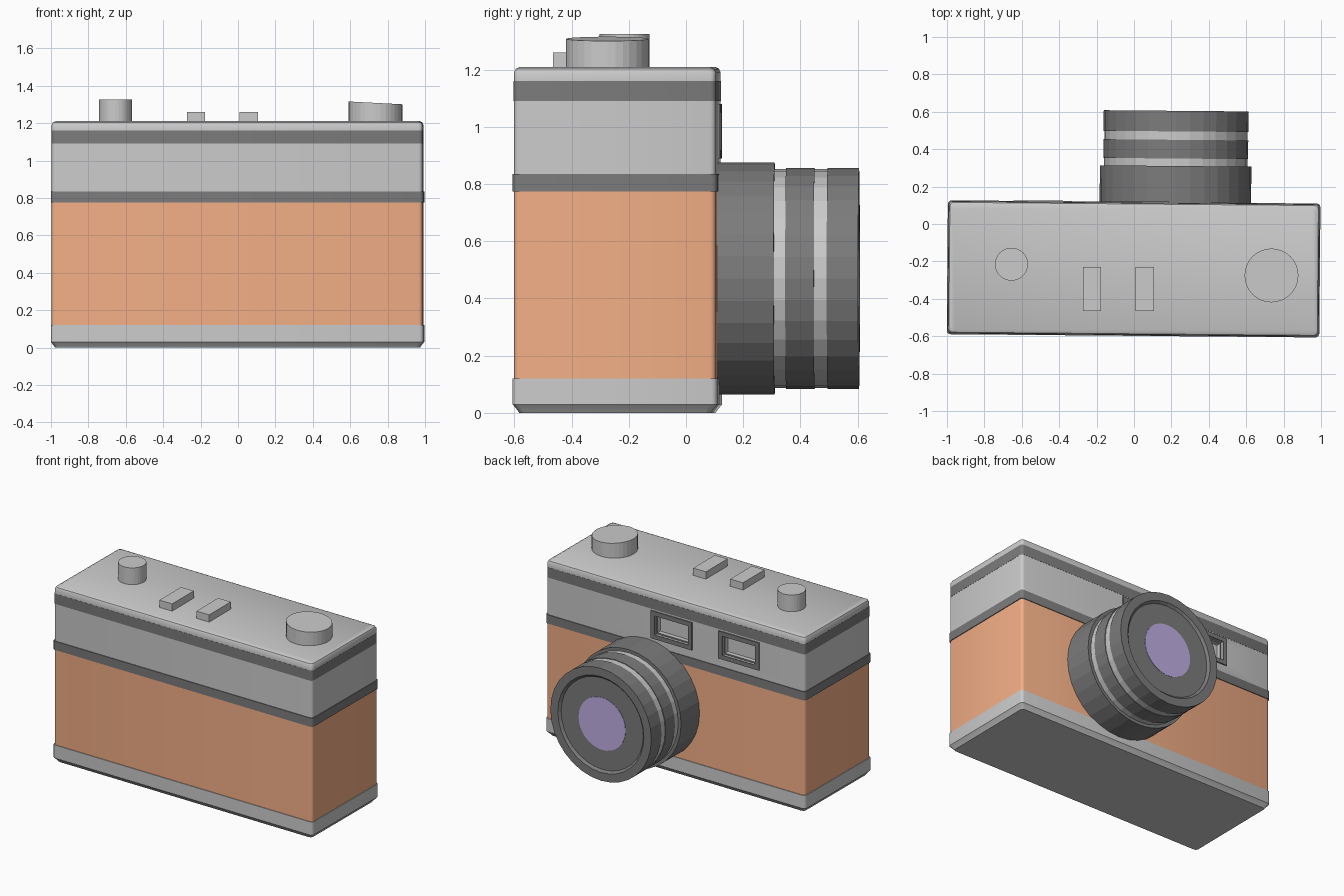
import bpy, bmesh, math
from mathutils import Matrix, Vector

if "Cube" in bpy.data.objects:
    bpy.data.objects.remove(bpy.data.objects["Cube"])

def material(name, rgb):
    m = bpy.data.materials.new(name)
    m.diffuse_color = (*rgb, 1)
    m.use_nodes = True
    m.node_tree.nodes["Principled BSDF"].inputs["Base Color"].default_value = m.diffuse_color
    return m

ORANGE = material("orange_leather", (0.9, 0.43, 0.24))
DARK = material("dark_trim", (0.2, 0.2, 0.2))
PURPLE = material("purple_glass", (0.53, 0.42, 0.78))
GREY = material("grey_metal", (0.7, 0.7, 0.7))
TURN = Matrix.Rotation(math.radians(-0.5), 4, 'Z')  # body sits very slightly turned
CY = -0.24                                          # body centre in y

def finish(name, bm, mats=(), smooth=False):
    bmesh.ops.recalc_face_normals(bm, faces=bm.faces)
    me = bpy.data.meshes.new(name)
    bm.to_mesh(me)
    bm.free()
    ob = bpy.data.objects.new(name, me)
    bpy.context.collection.objects.link(ob)
    for m in mats:
        me.materials.append(m)
    if smooth:
        for o in bpy.context.selected_objects:
            o.select_set(False)
        ob.select_set(True)
        bpy.context.view_layer.objects.active = ob
        bpy.ops.object.shade_smooth_by_angle(angle=math.radians(35))
    return ob

def skin(bm, rings):
    """Join a stack of rings with quads and cap both ends."""
    for a, b in zip(rings, rings[1:]):
        for i in range(len(a)):
            j = (i + 1) % len(a)
            bm.faces.new((a[i], a[j], b[j], b[i]))
    bm.faces.new(rings[0])
    bm.faces.new(rings[-1])

def layer(name, levels, mat=None):
    """Rounded rectangular slab; levels are (z, outward offset)."""
    bm = bmesh.new()
    rings = []
    for z, off in levels:
        hx, hy, r, ring = 0.991 + off, 0.353 + off, 0.02, []
        for q, (sx, sy) in enumerate(((1, 1), (-1, 1), (-1, -1), (1, -1))):
            for k in range(4):
                a = math.radians(90 * q + 30 * k)
                ring.append(bm.verts.new((sx * (hx - r) + r * math.cos(a),
                                          CY + sy * (hy - r) + r * math.sin(a), z)))
        rings.append(ring)
    skin(bm, rings)
    bm.transform(TURN)
    return finish(name, bm, [mat] if mat else [], True)

def box_bm(lo, hi):
    bm = bmesh.new()
    lo, hi = Vector(lo), Vector(hi)
    bmesh.ops.create_cube(bm, size=1, matrix=Matrix.Translation((lo + hi) / 2)
                          @ Matrix.Diagonal((*(hi - lo), 1)))
    return bm

# Body layers, bottom to top
layer("base_plate", [(0, -0.018), (0.012, -0.01), (0.03, 0.005), (0.12, 0.005)])
layer("leather_body", [(0.115, 0), (0.78, 0)], ORANGE)
layer("lower_band", [(0.775, 0.005), (0.835, 0.005)], DARK)
upper = layer("upper_body", [(0.83, 0), (1.09, 0)])
layer("upper_band", [(1.09, 0.001), (1.16, 0.001)], DARK)
layer("top_plate", [(1.16, 0), (1.19, 0), (1.203, -0.006), (1.21, -0.02)])

# Viewfinder windows with stepped pockets
def window(name, x0, x1):
    z0, z1, y0, y1 = 0.89, 1.08, 0.04, 0.121
    cut = box_bm((x0 + 0.03, y0 - 0.005, z0 + 0.03), (x1 - 0.03, 0.2, z1 - 0.03))
    cut.transform(TURN)
    cutter = finish("cutter", cut)
    cutter.hide_render = True
    mod = upper.modifiers.new("hole", 'BOOLEAN')
    mod.operation, mod.object, mod.solver = 'DIFFERENCE', cutter, 'EXACT'
    bpy.context.view_layer.objects.active = upper
    bpy.ops.object.modifier_apply(modifier="hole")
    bpy.data.objects.remove(cutter)
    bm = box_bm((x0, y0, z0), (x1, y1, z1))
    bm.normal_update()
    face = max(bm.faces, key=lambda f: f.calc_center_median().y)
    for inset, depth, idx in ((0.042, 0.02, 0), (0.014, 0.03, 1)):
        bmesh.ops.inset_region(bm, faces=[face], thickness=inset)
        face.material_index = idx
        ext = bmesh.ops.extrude_discrete_faces(bm, faces=[face])
        face = ext["faces"][0]
        for e in face.edges:
            for f in e.link_faces:
                f.material_index = idx
        bmesh.ops.translate(bm, verts=face.verts, vec=(0, -depth, 0))
    bm.transform(TURN)
    finish(name, bm, [DARK, GREY])

window("viewfinder_window", -0.13, 0.185)
window("rangefinder_window", -0.645, -0.333)

# Lens barrel: stacked rings along y
def lens_part(name, profile, mat=None):
    bm = bmesh.new()
    n = 32
    rings = [[bm.verts.new((0.22 + r * math.cos(2 * math.pi * i / n), y,
                            0.47 + r * math.sin(2 * math.pi * i / n)))
              for i in range(n)] for r, y in profile]
    skin(bm, rings)
    bm.transform(TURN)
    finish(name, bm, [mat] if mat else [])

lens_part("lens_mount", [(0.405, 0.08), (0.405, 0.312)], DARK)
for i, (a, b) in enumerate(((0.312, 0.352), (0.452, 0.497))):
    lens_part(f"lens_silver_ring_{i + 1}", [(0.383, a), (0.383, b)])
lens_part("focus_ring", [(0.387, 0.352), (0.387, 0.452)], DARK)
lens_part("lens_front_rim", [(0.387, 0.497), (0.387, 0.607), (0.33, 0.607),
                             (0.315, 0.592), (0.18, 0.592)], DARK)
lens_part("lens_glass", [(0.18, 0.58), (0.18, 0.594)], PURPLE)

# Controls on top
def dial(name, x, y, r, top, slope=0):
    bm = bmesh.new()
    bmesh.ops.create_cone(bm, cap_ends=True, segments=32, radius1=r, radius2=r, depth=1)
    for v in bm.verts:
        v.co.z = top + slope * v.co.x if v.co.z > 0 else 1.2
        v.co.x += x
        v.co.y += y
    finish(name, bm)

dial("shutter_button", -0.655, -0.215, 0.088, 1.325)
dial("winding_dial", 0.735, -0.275, 0.144, 1.308, -0.052)
for i, x in enumerate((-0.273, 0.009)):
    finish(f"shoe_rail_{i + 1}", box_bm((x, -0.465, 1.2), (x + 0.097, -0.23, 1.26)))
